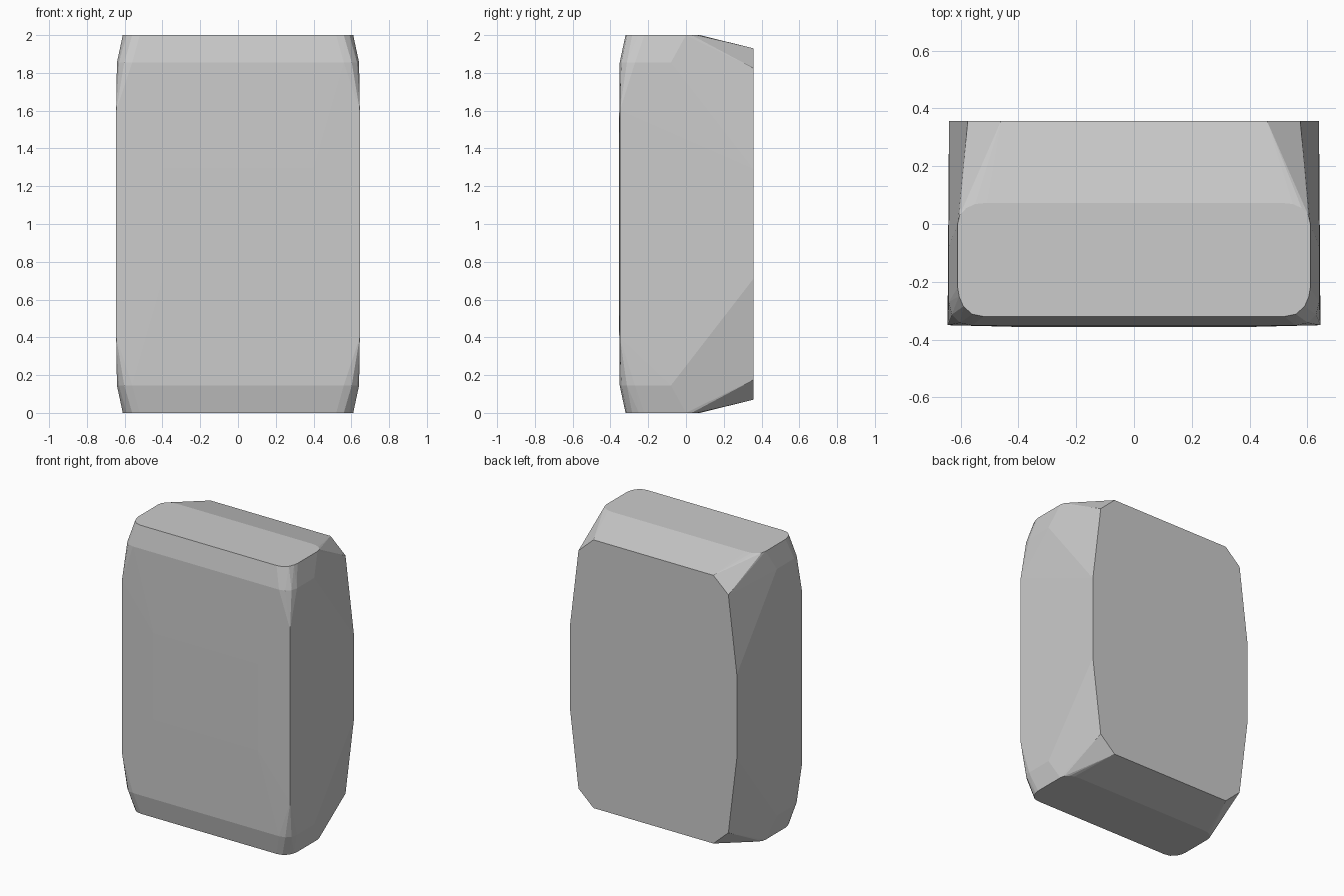
import bpy, bmesh

if "Cube" in bpy.data.objects:
    bpy.data.objects.remove(bpy.data.objects["Cube"])

# One eighth-like set of corner points (x, y, height above mid-plane), mirrored in x and z
corner_points = [
    # rounded outline of the flat top
    (0.52, -0.32, 1.0), (0.56, -0.312, 1.0), (0.59, -0.285, 1.0), (0.605, -0.25, 1.0),
    (0.61, -0.22, 1.0), (0.61, 0.0, 1.0), (0.603, 0.03, 1.0), (0.58, 0.055, 1.0),
    (0.55, 0.069, 1.0), (0.51, 0.073, 1.0),
    # rounded shoulder below the top, front and side
    (0.56, -0.351, 0.855), (0.602, -0.342, 0.855), (0.63, -0.313, 0.855),
    (0.641, -0.27, 0.855), (0.641, -0.08, 0.855),
    # front vertical edge and slight front bulge
    (0.645, -0.35, 0.6), (0.40, -0.356, 0.3),
    # outline of the flat back
    (0.46, 0.357, 0.93), (0.575, 0.357, 0.825), (0.64, 0.357, 0.29),
]

# Faceted block as the hull of all mirrored points
bm = bmesh.new()
for x, y, h in corner_points:
    for sx in (1, -1):
        for sz in (1, -1):
            bm.verts.new((sx * x, y, 1 + sz * h))
hull = bmesh.ops.convex_hull(bm, input=bm.verts[:])
loose = [v for v in bm.verts if not v.link_faces]
bmesh.ops.delete(bm, geom=loose, context='VERTS')
bmesh.ops.dissolve_limit(bm, angle_limit=0.004, verts=bm.verts[:], edges=bm.edges[:])
bmesh.ops.recalc_face_normals(bm, faces=bm.faces[:])

mesh = bpy.data.meshes.new("faceted_block")
bm.to_mesh(mesh)
bm.free()
block = bpy.data.objects.new("faceted_block", mesh)
bpy.context.collection.objects.link(block)
